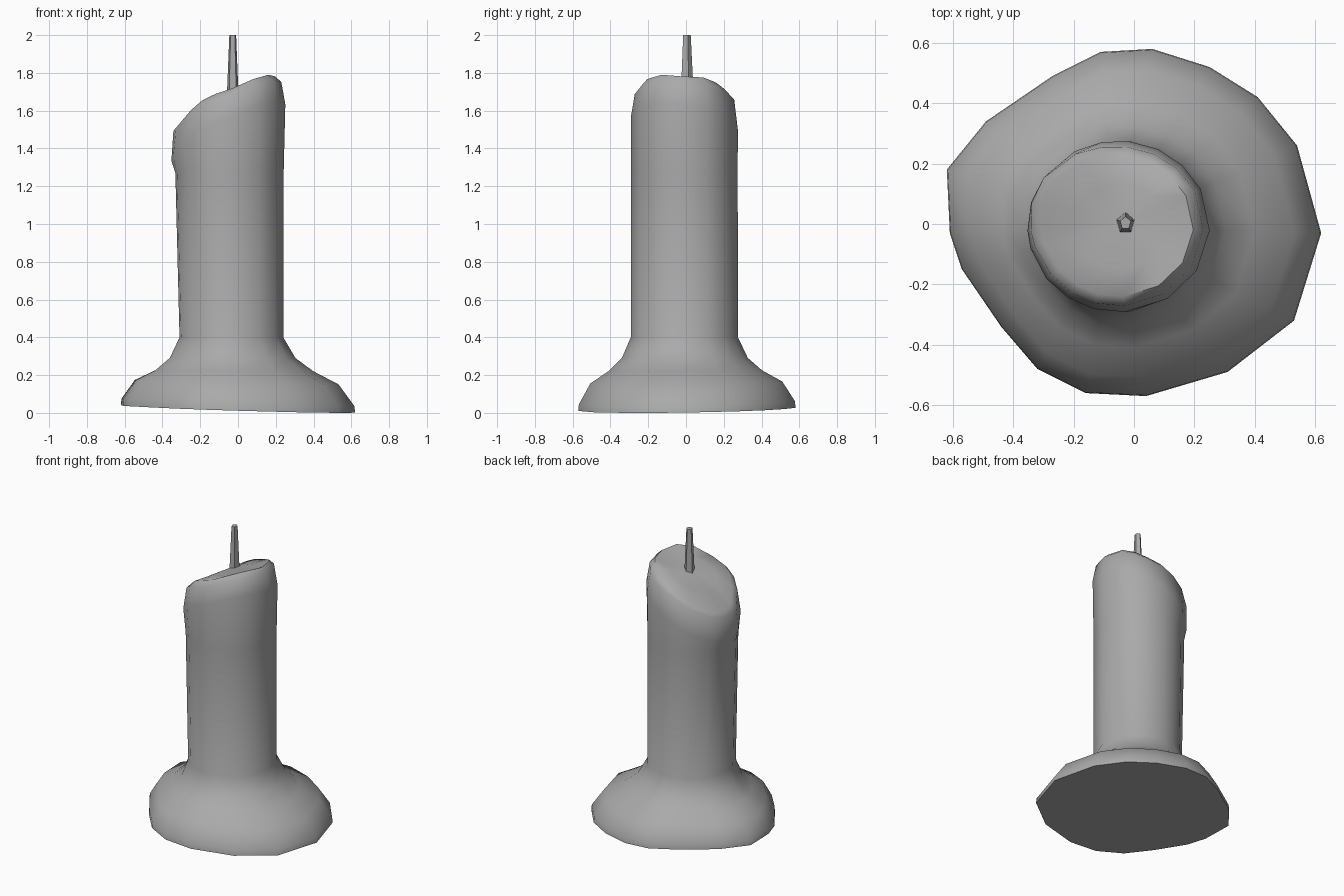
import bpy, bmesh
from math import atan2, cos, sin, pi, radians

old = bpy.data.objects.get("Cube")
if old:
    bpy.data.objects.remove(old, do_unlink=True)

grey = bpy.data.materials.new("wax grey")
grey.use_nodes = True
grey.diffuse_color = (0.4, 0.4, 0.4, 1)
grey.node_tree.nodes["Principled BSDF"].inputs["Base Color"].default_value = (0.4, 0.4, 0.4, 1)

# Irregular outline of the melted foot
FOOT = [(.62, -.03), (.54, .26), (.41, .42), (.25, .52), (.06, .58), (-.11, .57),
        (-.27, .49), (-.49, .34), (-.62, .18), (-.61, -.03), (-.57, -.15), (-.44, -.34),
        (-.32, -.48), (-.16, -.56), (.04, -.57), (.31, -.49), (.53, -.32)]
ANGLES = [atan2(y, x) % (2 * pi) for x, y in FOOT]
# Rim height at equal steps around the top, starting at the left side
RIM = [1.78, 1.78, 1.75, 1.71, 1.68, 1.62, 1.56, 1.53,
       1.52, 1.55, 1.63, 1.68, 1.71, 1.75, 1.79, 1.79]


def rim_height(a):
    t = a / (2 * pi) * len(RIM)
    i, f = int(t), t % 1
    return RIM[i % len(RIM)] * (1 - f) + RIM[(i + 1) % len(RIM)] * f


def drip(a):
    return max(0, cos(a - radians(150))) ** 4


def stem(a, cx, rx, ry, k=1):
    return cx + rx * k * cos(a), -.008 + ry * k * sin(a)


def finish(bm, name):
    bmesh.ops.recalc_face_normals(bm, faces=bm.faces)
    mesh = bpy.data.meshes.new(name)
    bm.to_mesh(mesh)
    bm.free()
    ob = bpy.data.objects.new(name, mesh)
    ob.data.materials.append(grey)
    bpy.context.collection.objects.link(ob)
    bpy.ops.object.select_all(action='DESELECT')
    ob.select_set(True)
    bpy.context.view_layer.objects.active = ob
    bpy.ops.object.shade_smooth_by_angle(angle=radians(55))


# Candle body: spreading foot, stem, soft shoulder and sloping melted top
rings = []
for t, z in [(1, 0), (.99, .035), (.77, .15), (.42, .22), (.17, .29), (0, .40)]:
    ring = []
    for (x, y), a in zip(FOOT, ANGLES):
        sx, sy = stem(a, -.035, .275, .285)
        lift = (.02 - .03 * x + .015 * y) * (t ** 2)
        ring.append((sx + (x - sx) * t, sy + (y - sy) * t, max(0, z + lift)))
    rings.append(ring)
rings.append([(*stem(a, -.045, .287, .283), 1.27) for a in ANGLES])
rings.append([(*stem(a, -.051, .302, .284), rim_height(a) - .17 + .03 * cos(a + .8))
              for a in ANGLES])
rings.append([(*stem(a, -.051, .302, .284, .93 + .07 * drip(a)), rim_height(a) - .03)
              for a in ANGLES])
rings.append([(*stem(a, -.051, .302, .284, .82 + .08 * drip(a)), rim_height(a))
              for a in ANGLES])
rings.append([(*stem(a, -.045, .302, .284, .5), rim_height(a) * .5 + .85)
              for a in ANGLES])

bm = bmesh.new()
loops = [[bm.verts.new(p) for p in ring] for ring in rings]
n = len(FOOT)
for low, high in zip(loops, loops[1:]):
    for i in range(n):
        j = (i + 1) % n
        bm.faces.new((low[i], low[j], high[j], high[i]))
bm.faces.new(loops[0][::-1])
centre = bm.verts.new((-.03, .01, 1.72))
for i in range(n):
    bm.faces.new((loops[-1][i], loops[-1][(i + 1) % n], centre))
finish(bm, "candle_body")

# Wick: tapered stub
bm = bmesh.new()
bmesh.ops.create_cone(bm, cap_ends=True, segments=5, radius1=.036, radius2=.021, depth=.32)
for v in bm.verts:
    v.co.x, v.co.y, v.co.z = v.co.x * .9 - .028, v.co.y * 1.05 + .003, v.co.z + 1.84
finish(bm, "wick")
